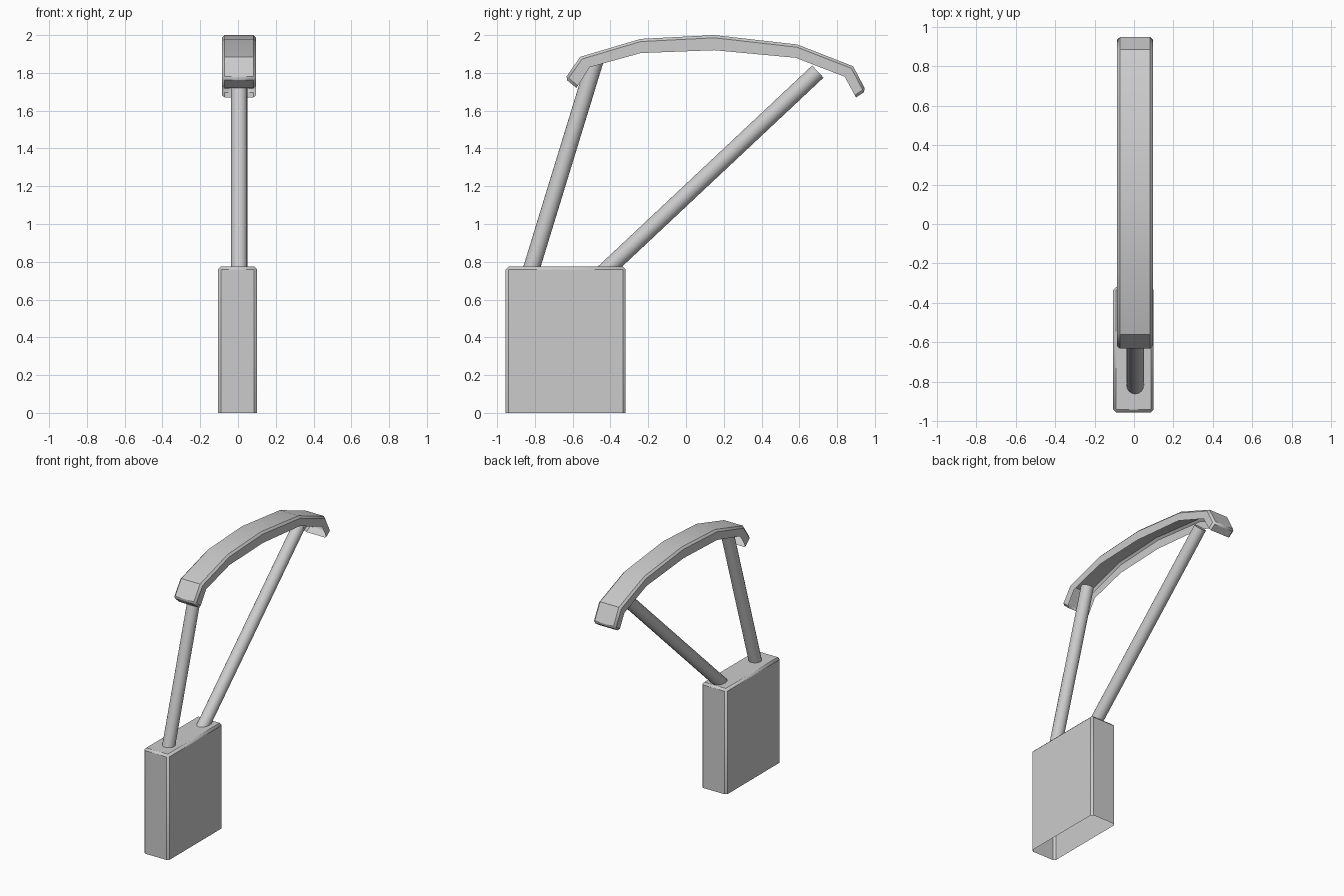
import bpy, bmesh, math
from mathutils import Vector

cube = bpy.data.objects.get("Cube")
if cube:
    bpy.data.objects.remove(cube)

GREY = (0.6, 0.6, 0.6, 1)
mat = bpy.data.materials.new("plain grey")
mat.use_nodes = True
mat.diffuse_color = GREY
mat.node_tree.nodes["Principled BSDF"].inputs["Base Color"].default_value = GREY


def finish(bm, name, bevel=0.0):
    """Turn a bmesh into a smooth-shaded object, with chamfered corners if asked."""
    bmesh.ops.recalc_face_normals(bm, faces=bm.faces)
    mesh = bpy.data.meshes.new(name)
    bm.to_mesh(mesh)
    bm.free()
    mesh.materials.append(mat)
    obj = bpy.data.objects.new(name, mesh)
    bpy.context.collection.objects.link(obj)
    if bevel:
        mod = obj.modifiers.new("chamfer", "BEVEL")
        mod.width = bevel
        mod.segments = 1
        mod.limit_method = 'ANGLE'
        mod.angle_limit = math.radians(60)
    bpy.ops.object.select_all(action='DESELECT')
    obj.select_set(True)
    bpy.context.view_layer.objects.active = obj
    bpy.ops.object.shade_smooth_by_angle(angle=math.radians(30))
    return obj


def rod(name, start, end, radius=0.044):
    """Straight round rod between two points."""
    start, end = Vector(start), Vector(end)
    bm = bmesh.new()
    bmesh.ops.create_cone(bm, cap_ends=True, segments=16, radius1=radius,
                          radius2=radius, depth=(end - start).length)
    turn = (end - start).to_track_quat('Z', 'Y').to_matrix().to_4x4()
    turn.translation = (start + end) / 2
    bm.transform(turn)
    finish(bm, name)


# Base block, open underneath
bm = bmesh.new()
bmesh.ops.create_cube(bm, size=1)
bmesh.ops.scale(bm, vec=(0.206, 0.635, 0.775), verts=bm.verts)
bmesh.ops.translate(bm, vec=(-0.003, -0.637, 0.3875), verts=bm.verts)
bm.faces.ensure_lookup_table()
floor = min(bm.faces, key=lambda f: f.calc_center_median().z)
bmesh.ops.delete(bm, geom=[floor], context='FACES_ONLY')
finish(bm, "base_block", 0.015)

# Two slanted rods
rod("front_rod", (0.006, -0.832, 0.72), (0.006, -0.479, 1.87))
rod("back_rod", (0.006, -0.45, 0.73), (0.006, 0.698, 1.807))

# Curved cover: top, side walls and end walls, open underneath
upper = [(-0.64, 1.77), (-0.56, 1.885), (-0.24, 1.98), (0.15, 2.0),
         (0.59, 1.95), (0.885, 1.835), (0.953, 1.705)]
lower = [(-0.58, 1.72), (-0.51, 1.83), (-0.24, 1.905), (0.15, 1.92),
         (0.58, 1.88), (0.84, 1.78), (0.9, 1.67)]
bm = bmesh.new()
sides = (-0.085, 0.096)
top = [[bm.verts.new((x, y, z)) for y, z in upper] for x in sides]
rim = [[bm.verts.new((x, y, z)) for y, z in lower] for x in sides]
for i in range(len(upper) - 1):
    bm.faces.new((top[0][i], top[1][i], top[1][i + 1], top[0][i + 1]))
    for t, r in zip(top, rim):
        bm.faces.new((t[i], t[i + 1], r[i + 1], r[i]))
for i in (0, -1):
    bm.faces.new((top[0][i], top[1][i], rim[1][i], rim[0][i]))
finish(bm, "curved_cover", 0.014)
